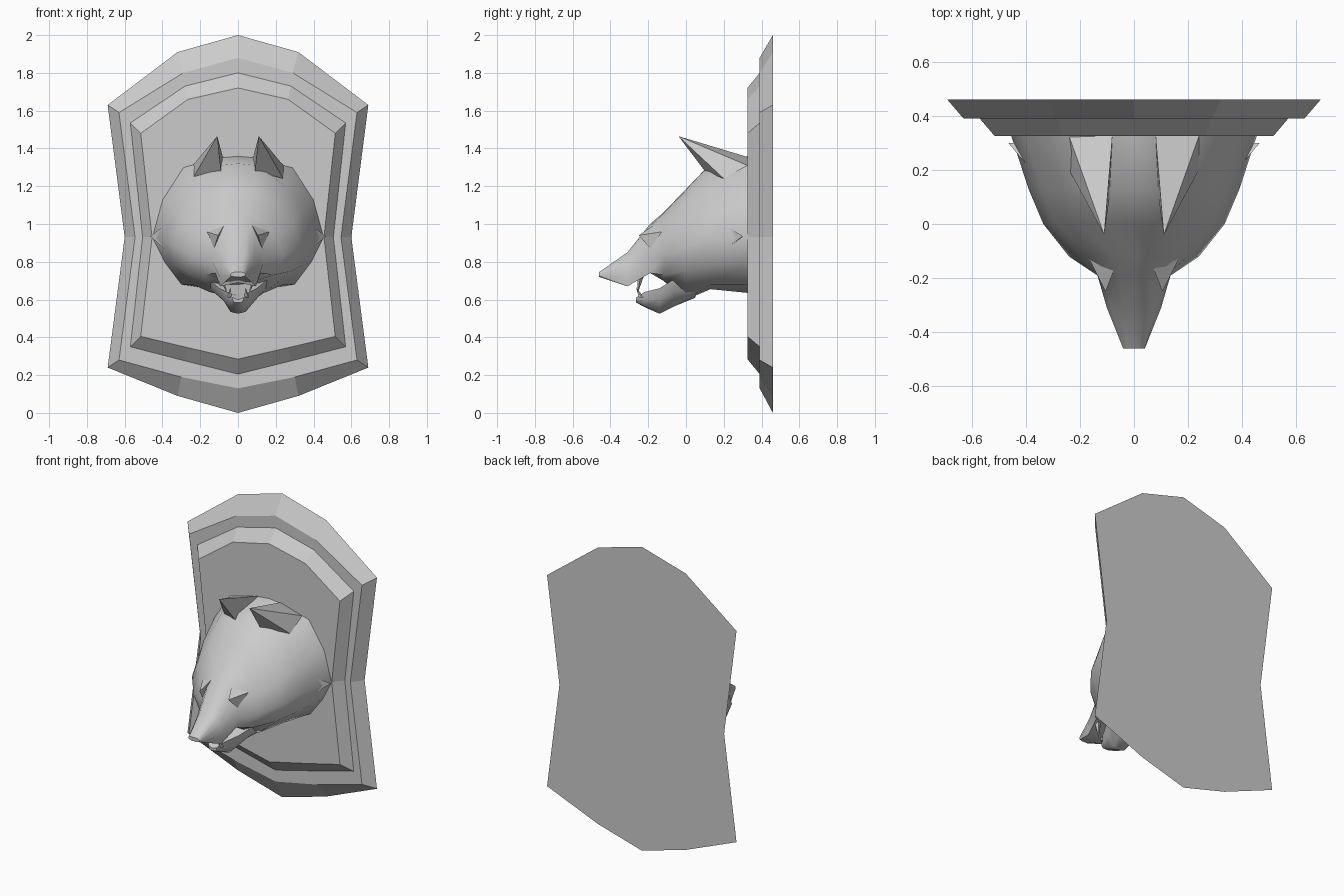
import bpy, bmesh, math
from mathutils import Vector


def finish(name, bm, angle=None):
    bmesh.ops.recalc_face_normals(bm, faces=bm.faces)
    me = bpy.data.meshes.new(name)
    bm.to_mesh(me)
    bm.free()
    ob = bpy.data.objects.new(name, me)
    bpy.context.collection.objects.link(ob)
    if angle:
        bpy.ops.object.select_all(action='DESELECT')
        ob.select_set(True)
        bpy.context.view_layer.objects.active = ob
        bpy.ops.object.shade_smooth_by_angle(angle=math.radians(angle))
    return ob


def loft(name, sections, angle=None):
    """Skin half sections (y, [(x, z)...] top to bottom), mirrored over x = 0."""
    bm = bmesh.new()
    rings = []
    for y, half in sections:
        ring = half + [(-x, z) for x, z in half[-2:0:-1]]
        rings.append([bm.verts.new((x, y, z)) for x, z in ring])
    n = len(rings[0])
    for a, b in zip(rings, rings[1:]):
        for i in range(n):
            j = (i + 1) % n
            bm.faces.new((a[i], a[j], b[j], b[i]))
    bm.faces.new(rings[0])
    bm.faces.new(rings[-1])
    return finish(name, bm, angle)


def spikes(name, base, tip):
    """Pointed closed wedge on both sides of the head."""
    for side, s in (("right", 1), ("left", -1)):
        bm = bmesh.new()
        vs = [bm.verts.new((x * s, y, z)) for x, y, z in base]
        t = bm.verts.new((tip[0] * s, tip[1], tip[2]))
        bm.faces.new(vs)
        for i in range(len(vs)):
            bm.faces.new((vs[i], vs[(i + 1) % len(vs)], t))
        finish(f"{side}_{name}", bm)


def fang(name, root, tip, r):
    base = [(root[0] + r * math.cos(a), root[1] + r * math.sin(a), root[2])
            for a in [k * math.tau / 5 for k in range(5)]]
    spikes(name, base, tip)


# Stepped, bevelled wall plaque
loft("plaque", [
    (.46, [(0, 2), (.32, 1.91), (.69, 1.63), (.60, .93), (.69, .24), (.32, .09), (0, 0)]),
    (.39, [(0, 1.88), (.29, 1.80), (.63, 1.59), (.545, .93), (.63, .28), (.30, .19), (0, .13)]),
    (.39, [(0, 1.80), (.28, 1.73), (.57, 1.535), (.505, .93), (.57, .35), (.28, .275), (0, .205)]),
    (.325, [(0, 1.72), (.265, 1.66), (.515, 1.48), (.455, .93), (.515, .405), (.265, .345), (0, .285)]),
])

# Neck, skull and upper muzzle
loft("head", [
    (.33, [(0, 1.36), (.1, 1.35), (.29, 1.30), (.40, 1.13), (.455, .93), (.39, .80), (.30, .68), (0, .635)]),
    (.13, [(0, 1.32), (.1, 1.31), (.25, 1.20), (.34, 1.07), (.39, .92), (.34, .78), (.24, .68), (0, .655)]),
    (0, [(0, 1.185), (.09, 1.18), (.21, 1.11), (.29, 1.0), (.335, .88), (.28, .75), (.15, .64), (0, .60)]),
    (-.12, [(0, 1.06), (.07, 1.055), (.15, 1.0), (.20, .93), (.24, .83), (.19, .73), (.10, .70), (0, .70)]),
    (-.19, [(0, 1.0), (.05, .99), (.09, .95), (.12, .88), (.135, .80), (.12, .74), (.06, .75), (0, .75)]),
    (-.31, [(0, .85), (.04, .85), (.065, .83), (.085, .79), (.10, .73), (.095, .67), (.05, .68), (0, .69)]),
    (-.46, [(0, .745), (.02, .745), (.035, .74), (.04, .735), (.04, .73), (.035, .725), (.02, .72), (0, .72)]),
], 50)

# Lower jaw
loft("lower_jaw", [
    (.05, [(0, .72), (.19, .72), (.17, .66), (.08, .62), (0, .61)]),
    (-.06, [(0, .70), (.16, .71), (.13, .64), (.06, .58), (0, .565)]),
    (-.14, [(0, .65), (.10, .66), (.08, .60), (.04, .535), (0, .525)]),
    (-.22, [(0, .62), (.06, .64), (.055, .60), (.03, .565), (0, .56)]),
    (-.265, [(0, .60), (.03, .61), (.03, .60), (.02, .585), (0, .585)]),
], 50)

# Ears and brow tufts
spikes("ear", [(.08, .325, 1.355), (.09, .10, 1.28), (.24, .20, 1.24), (.24, .325, 1.31)],
       (.11, -.04, 1.465))
spikes("brow", [(.07, -.16, 1.00), (.17, -.12, .96), (.13, -.18, .86)],
       (.105, -.25, .94))
spikes("cheek_tuft", [(.38, .20, 1.0), (.42, .30, .93), (.38, .20, .86)],
       (.465, .30, .935))

# Upper and lower fangs
fang("upper_fang", (.085, -.24, .73), (.06, -.255, .635), .02)
fang("lower_fang", (.045, -.235, .61), (.04, -.265, .665), .015)
